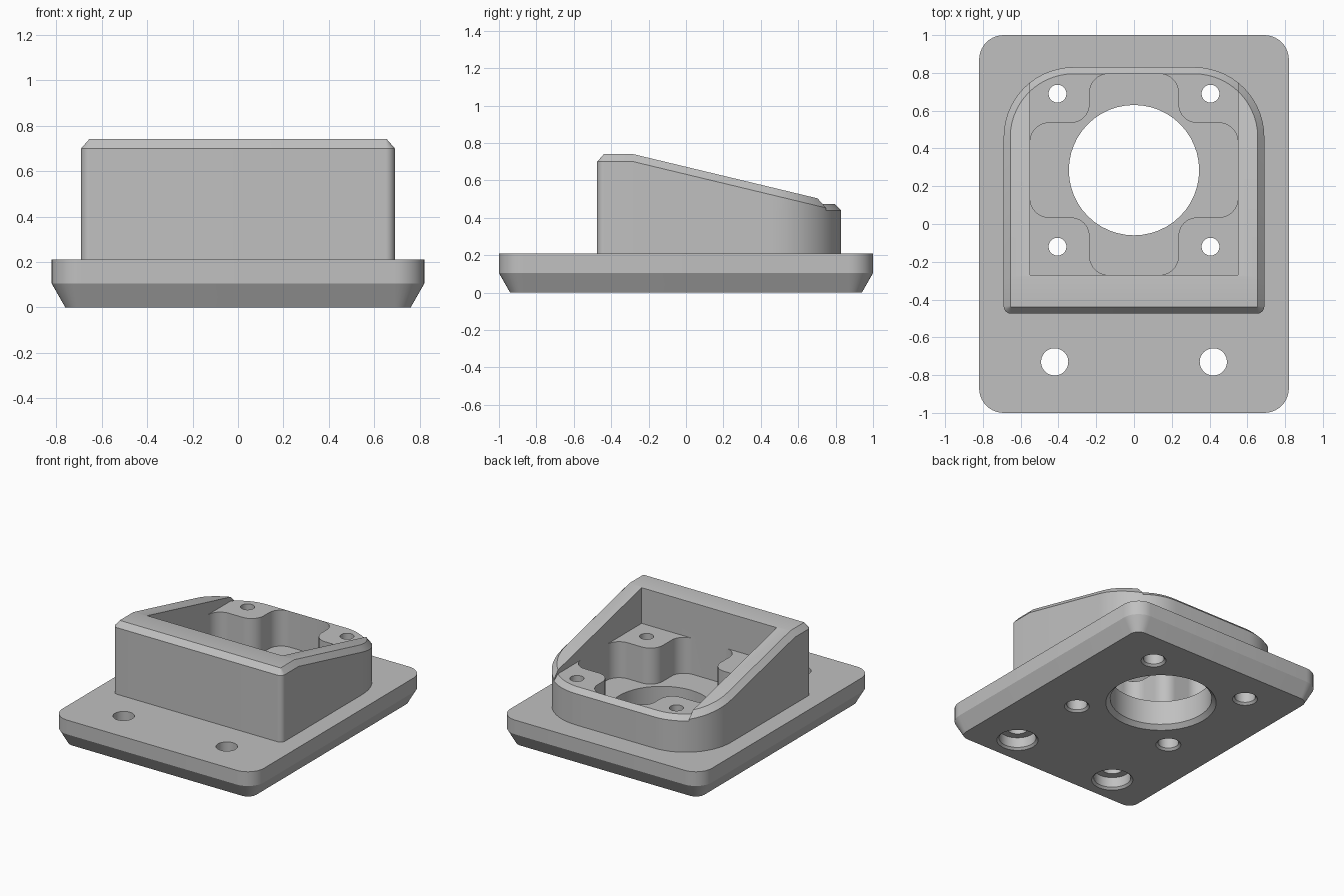
import bpy, bmesh, math
from mathutils import Vector

cube = bpy.data.objects.get("Cube")
if cube:
    bpy.data.objects.remove(cube, do_unlink=True)

grey = bpy.data.materials.new("plain grey")
grey.use_nodes = True
COLOUR = (0.53, 0.53, 0.53, 1)
grey.diffuse_color = COLOUR
grey.node_tree.nodes["Principled BSDF"].inputs["Base Color"].default_value = COLOUR


def rounded(corners, seg=10):
    """Outline from (x, y, radius) square corners."""
    out = []
    for i, (x, y, r) in enumerate(corners):
        p = Vector((x, y))
        if r == 0:
            out.append(p)
            continue
        u = (Vector(corners[i - 1][:2]) - p).normalized()
        v = (Vector(corners[(i + 1) % len(corners)][:2]) - p).normalized()
        c = p + (u + v) * r
        for k in range(seg + 1):
            t = math.pi / 2 * k / seg
            out.append(c - v * r * math.cos(t) - u * r * math.sin(t))
    return out


def circle(x, y, r, seg=48):
    return [Vector((x + r * math.cos(math.tau * k / seg),
                    y + r * math.sin(math.tau * k / seg))) for k in range(seg)]


def loft(name, rings, strip_top=False):
    """Solid through (outline, height) rings; height may be a function of y."""
    bm = bmesh.new()
    rows = []
    for outline, h in rings:
        rows.append([bm.verts.new((p.x, p.y, h(p.y) if callable(h) else h)) for p in outline])
    n = len(rows[0])
    for a, b in zip(rows, rows[1:]):
        for i in range(n):
            j = (i + 1) % n
            bm.faces.new((a[i], a[j], b[j], b[i]))
    bm.faces.new(rows[0][::-1])
    top = rows[-1]
    if strip_top:  # level strips between mirrored points
        for i in range(n // 2 - 1):
            bm.faces.new((top[i], top[i + 1], top[n - 2 - i], top[n - 1 - i]))
    else:
        bm.faces.new(top)
    bmesh.ops.recalc_face_normals(bm, faces=bm.faces)
    mesh = bpy.data.meshes.new(name)
    bm.to_mesh(mesh)
    bm.free()
    ob = bpy.data.objects.new(name, mesh)
    bpy.context.collection.objects.link(ob)
    mesh.materials.append(grey)
    return ob


def combine(ob, other, operation):
    mod = ob.modifiers.new("combine", 'BOOLEAN')
    mod.operation, mod.solver, mod.object = operation, 'EXACT', other
    bpy.context.view_layer.objects.active = ob
    bpy.ops.object.modifier_apply(modifier=mod.name)
    bpy.data.objects.remove(other, do_unlink=True)


def bore(ob, x, y, profile):
    """Cut a stepped round hole; profile is (radius, z) from below."""
    combine(ob, loft("bore_cutter", [(circle(x, y, r), z) for r, z in profile]), 'DIFFERENCE')


# Mounting plate with chamfered underside
def plate_outline(d):
    x, y, r = 0.82 - d, 1 - d, 0.13 - d
    return rounded([(x, -y, r), (x, y, r), (-x, y, r), (-x, -y, r)])


plate = loft("mounting_plate", [(plate_outline(0.06), 0), (plate_outline(0), 0.105),
                                (plate_outline(0), 0.21)])


# Housing outline, straight at the front and round at the back
def housing_outline(d):
    x, front, back = 0.69 - d, -0.475 + d, 0.83 - d
    half = [(x, front, 0.04 - d), (x, -0.28, 0), (x, back, 0.37 - d)]
    return rounded(half + [(-a, b, r) for a, b, r in reversed(half)], 14)


def roof(y):
    return 0.74 - 0.24 * max(0, y + 0.28)


CHAMFER = 0.035
BASE, SHELF = 0.2, 0.475
outer, inner = housing_outline(0), housing_outline(CHAMFER)

# Sloping walls, open inside and at the back
housing = loft("housing", [(outer, BASE), (outer, lambda y: roof(y) - 0.04), (inner, roof)], True)
opening = rounded([(0.55, -0.27, 0), (0.55, 1.1, 0), (-0.55, 1.1, 0), (-0.55, -0.27, 0)])
combine(housing, loft("opening_cutter", [(opening, 0), (opening, 1)]), 'DIFFERENCE')

# Shelf block with chamfered back lip
shelf = loft("shelf_block", [(outer, BASE), (outer, SHELF - CHAMFER), (inner, SHELF)])
combine(housing, shelf, 'UNION')

# Cross-shaped pocket leaving four corner pads
W, A, F, B, C, D, R = 0.235, 0.55, -0.27, 0.795, 0.035, 0.535, 0.1
half = [(W, F), (W, C), (A, C), (A, D), (W, D), (W, B)]
cross = rounded([(x, y, R) for x, y in half] + [(-x, y, R) for x, y in reversed(half)])
combine(housing, loft("pocket_cutter", [(cross, 0.1), (cross, 0.6)]), 'DIFFERENCE')

# Central bore with chamfered mouth
bore(plate, 0, 0.285, [(0.385, -0.01), (0.345, 0.03), (0.345, 0.4)])

for side in (-1, 1):
    # Pad screw holes, counterbored from below
    for y in (-0.12, 0.69):
        screw = [(0.095, -0.01), (0.07, 0.015), (0.07, 0.28), (0.047, 0.28), (0.047, 0.6)]
        for part in (plate, housing):
            bore(part, side * 0.405, y, screw)
    # Plate fixing holes, counterbored from below
    bore(plate, side * 0.42, -0.73, [(0.15, -0.01), (0.125, 0.015), (0.125, 0.09),
                                     (0.072, 0.09), (0.072, 0.4)])

# Smooth curves, sharp edges
for ob in (plate, housing):
    bpy.ops.object.select_all(action='DESELECT')
    ob.select_set(True)
    bpy.context.view_layer.objects.active = ob
    bpy.ops.object.shade_smooth_by_angle(angle=math.radians(25))
